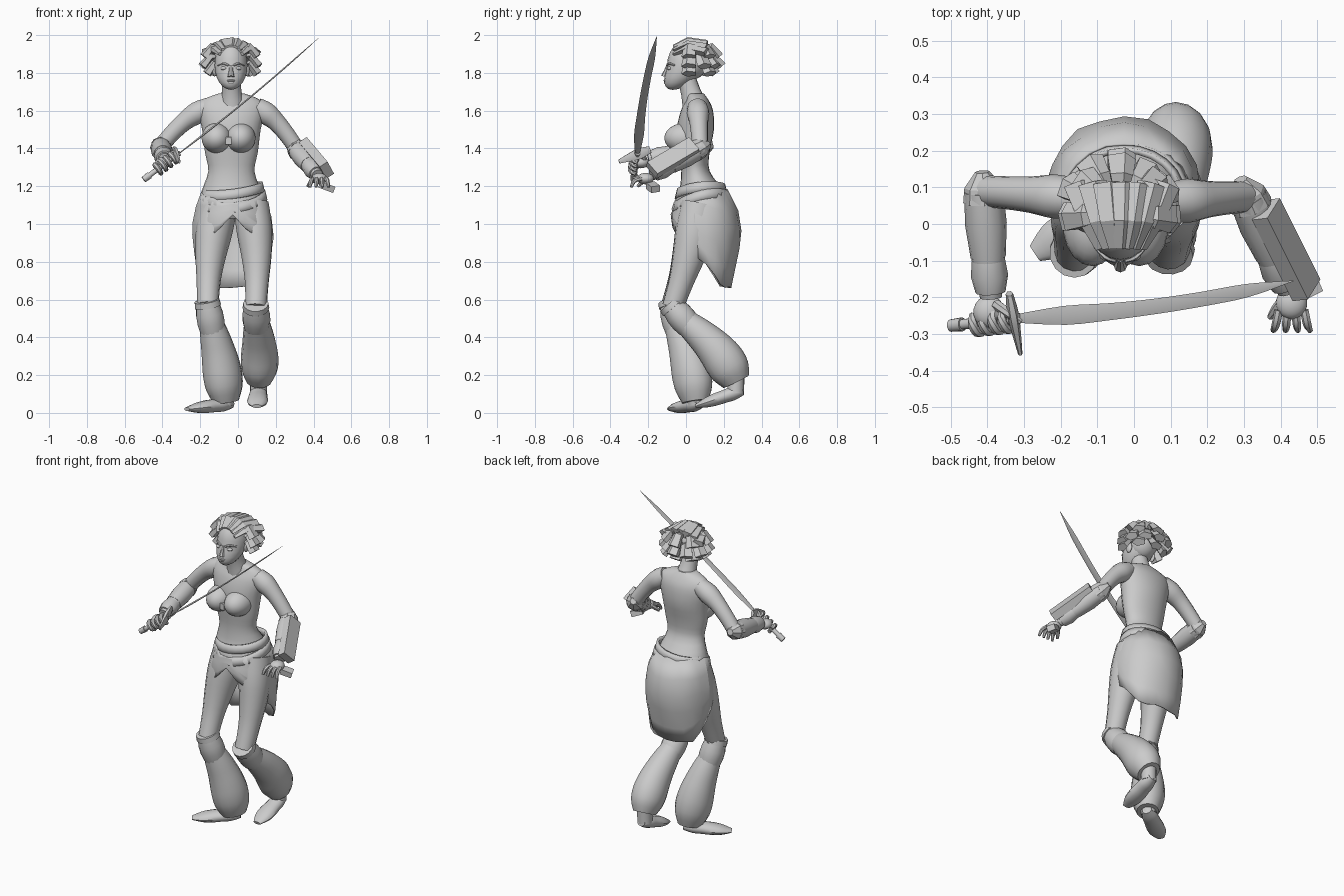
import bpy, bmesh, math, random
from mathutils import Vector, Matrix

random.seed(4)
cube = bpy.data.objects.get("Cube")
if cube:
    bpy.data.objects.remove(cube, do_unlink=True)

grey = bpy.data.materials.new("plain_grey")
grey.use_nodes = True
grey.diffuse_color = (.6, .6, .6, 1)
grey.node_tree.nodes["Principled BSDF"].inputs["Base Color"].default_value = grey.diffuse_color


def V(x, y, z):
    return Vector((x, y, z))


X, Y, Z = Matrix.Identity(3)


def finish(name, bm, angle=40):
    """Turn a bmesh into a named, shaded object."""
    bmesh.ops.recalc_face_normals(bm, faces=bm.faces)
    mesh = bpy.data.meshes.new(name)
    bm.to_mesh(mesh)
    bm.free()
    mesh.materials.append(grey)
    if angle:
        mesh.shade_smooth()
        mesh.set_sharp_from_angle(angle=math.radians(angle))
    obj = bpy.data.objects.new(name, mesh)
    bpy.context.collection.objects.link(obj)
    return obj


def spline(points, steps):
    """Smooth curve through vectors of any length."""
    out = []
    for i, (p, q) in enumerate(zip(points, points[1:])):
        before, after = points[max(i - 1, 0)], points[min(i + 2, len(points) - 1)]
        for k in range(steps):
            t = k / steps
            start, end = (q - before) / 2, (after - p) / 2
            ease = t * t * (3 - 2 * t)
            out.append(p.lerp(q, ease) + start * t * (1 - t) ** 2 - end * t * t * (1 - t))
    return out + [points[-1]]


def skin(name, rings, sides, angle, closed=True):
    """Join rings of points with quads and cap both ends."""
    bm = bmesh.new()
    loops = [[bm.verts.new(p) for p in ring] for ring in rings]
    for low, high in zip(loops, loops[1:]):
        for k in range(sides):
            n = (k + 1) % sides
            bm.faces.new((low[k], low[n], high[n], high[k]))
    if closed:
        bm.faces.new(loops[0])
        bm.faces.new(loops[-1])
    return finish(name, bm, angle)


def tube(name, path, radii, squash=(1, 1), sides=14, steps=3, angle=40):
    """Tube along a path; squash is the depth to width ratio at each end."""
    last = len(path) - 1
    data = spline([Vector((*p, r, squash[0] + (squash[1] - squash[0]) * i / last))
                   for i, (p, r) in enumerate(zip(path, radii))], steps)
    ref = (path[-1] - path[0]).cross(Z)
    rings = []
    for i, p in enumerate(data):
        along = (data[min(i + 1, len(data) - 1)].xyz - data[max(i - 1, 0)].xyz).normalized()
        u = (ref - along * ref.dot(along)).normalized()
        v = along.cross(u) * p[4]
        turns = [math.tau * k / sides for k in range(sides)]
        rings.append([p.xyz + (u * math.cos(t) + v * math.sin(t)) * p[3] for t in turns])
    return skin(name, rings, sides, angle)


def limb(name, a, b, radii, bow=V(0, 0, 0), **options):
    """Tube from joint to joint, bowed in the middle, radii evenly spaced."""
    spots = [i / (len(radii) - 1) for i in range(len(radii))]
    return tube(name, [a.lerp(b, t) + bow * math.sin(math.pi * t) for t in spots], radii, **options)


def cuff(name, a, b, begin, end, radii, **options):
    """Hard-edged band over part of a limb."""
    return limb(name, a.lerp(b, begin), a.lerp(b, end), radii, steps=1, **options)


def ball(name, centre, size, shape=None):
    bm = bmesh.new()
    bmesh.ops.create_uvsphere(bm, u_segments=18, v_segments=12, radius=1)
    for v in bm.verts:
        p = Vector(a * b for a, b in zip(v.co, size))
        v.co = centre + (shape(p, v.co.z) if shape else p)
    return finish(name, bm)


def block(name, centre, along, across, size):
    """Box whose long axis follows along and whose width follows across."""
    a = along.normalized()
    w = (across - a * across.dot(a)).normalized()
    turn = Matrix((a, w, a.cross(w))).transposed().to_4x4()
    bm = bmesh.new()
    bmesh.ops.create_cube(bm, size=1, matrix=Matrix.Translation(centre) @ turn @ Matrix.Diagonal((*size, 1)))
    return finish(name, bm, 0)


# Torso rows: height, depth position, half width, half depth
rows = [Vector(r) for r in ((1.03, .07, .1, .1), (1.1, .08, .165, .145), (1.18, .08, .155, .115),
                            (1.28, .05, .122, .075), (1.38, .045, .14, .08), (1.5, .05, .155, .098),
                            (1.6, .058, .175, .085), (1.655, .06, .155, .06), (1.69, .05, .07, .045))]
turns = [math.tau * k / 24 for k in range(24)]
skin("torso", [[V(r[2] * math.cos(t) - .035, r[1] + r[3] * math.sin(t), r[0]) for t in turns]
               for r in spline(rows, 3)], 24, 40)
limb("neck", V(-.03, .05, 1.62), V(-.037, 0, 1.78), (.07, .053, .05))
for side in (-1, 1):
    ball("bodice_cup", V(side * .064 - .05, -.005, 1.455), (.08, .11, .08))
block("bodice_clasp", V(-.05, -.08, 1.44), Z, X, (.04, .03, .02))

# Head with the jaw pushed forward, and the face
head = V(-.037, 0, 1.84)
ball("head", head, (.088, .1, .13), lambda p, z: p - Y * .07 * max(0, -z) ** 1.3)
limb("nose", head - Y * .095, head - V(0, .115, .06), (.009, .012, .018), sides=8)
ball("upper_lip", head - V(0, .105, .081), (.025, .014, .007))
ball("lower_lip", head - V(0, .103, .091), (.022, .014, .008))
for side in (-1, 1):
    ball("eye", head + V(side * .036, -.085, -.016), (.021, .016, .01))
    limb("brow", head + V(side * .014, -.1, 0), head + V(side * .07, -.06, 0), (.006, .007, .005),
         bow=V(0, -.01, .01), sides=6)
    ball("ear", head + V(side * .087, .015, -.025), (.012, .022, .034))

# Hair: a cap, long locks swept back, and chunky locks around the back
crown = head + V(0, .03, .03)
ball("hair_cap", crown, (.092, .09, .105))


def lock(*points):
    tube("hair_lock", [crown + p for p in points], (.017, .034, .043), squash=(.6, .6), sides=5, steps=1, angle=0)


for i in range(7):
    u = i / 3 - 1
    low = V(0, 0, .04) * u * u
    lock(V(.055 * u, -.095, .07) - low, V(.085 * u, -.02, .1) - low, V(.12 * u, .08, .08) - low)
for count, height, reach in ((5, .06, .155), (7, .01, .16), (5, -.03, .14)):
    for i in range(count):
        t = math.radians(190) * (i / (count - 1) - .5)
        out = V(math.sin(t), math.cos(t), 0) * reach * random.uniform(.88, 1.04)
        lock(out * .3 + Z * height, out * .7 + Z * (height + .01), out + Z * (height - .045))

# Joints of the pose
right = dict(shoulder=V(-.15, .07, 1.62), elbow=V(-.41, .09, 1.41), wrist=V(-.39, -.2, 1.345), palm=V(-.395, -.24, 1.325),
             hip=V(-.1, .08, 1.1), knee=V(-.16, -.075, .57), ankle=V(-.063, .05, .06), heel=V(-.035, .075, .05), toe=V(-.27, -.08, .02))
left = dict(shoulder=V(.095, .06, 1.62), elbow=V(.31, .075, 1.4), wrist=V(.42, -.18, 1.26), palm=V(.43, -.215, 1.24),
            hip=V(.07, .08, 1.1), knee=V(.095, -.07, .56), ankle=V(.11, .265, .165), heel=V(.11, .3, .12), toe=V(.1, .05, .035))

for label, side, j in (("right", -1, right), ("left", 1, left)):
    # Arm and its guards
    elbow, wrist, knee, ankle = j["elbow"], j["wrist"], j["knee"], j["ankle"]
    limb(label + "_arm", j["shoulder"], elbow, (.052, .06, .05, .045, .043), bow=Z * .03)
    limb(label + "_forearm", elbow.lerp(wrist, -.08), wrist, (.035, .048, .046, .03))
    cuff(label + "_bracer", elbow, wrist, 0, .62, (.053, .057, .048))
    cuff(label + "_wrist_band", elbow, wrist, .64, .95, (.045, .051, .041))
    cuff(label + "_elbow_pad", elbow, wrist, -.18, .1, (.02, .052, .058), sides=8, angle=0)
    ball(label + "_palm", j["palm"], (.043, .045, .03))
    # Leg with flared trousers tied at the knee
    limb(label + "_thigh", j["hip"], knee, (.095, .096, .081, .064, .057), bow=V(side * .015, .01, 0), squash=(1.15, 1))
    cuff(label + "_knee_rim", knee, ankle, -.05, .01, (.067, .071))
    cuff(label + "_knee_band", knee, ankle, 0, .27, (.063, .073, .074, .067))
    limb(label + "_trouser", knee.lerp(ankle, .18), ankle, (.064, .077, .087, .096, .1, .092, .065),
         bow=V(.01, .027 + side * .01, 0), squash=(1, 1.15), sides=16)
    # Foot
    limb(label + "_foot", j["heel"], j["toe"], (.028, .046, .05, .055, .05, .025), squash=(.9, .4))
    limb(label + "_ankle", ankle + Z * .03, j["heel"].lerp(j["toe"], .15), (.045, .045))

# Sword held in the right hand
grip, neck = V(-.5, -.277, 1.235), V(-.31, -.257, 1.375)
limb("sword_blade", neck, V(.435, -.155, 1.992), (.013, .026, .023, .021, .02, .018, .001),
     bow=V(0, -.018, -.014), squash=(.2, .2), sides=4, angle=30)
limb("sword_grip", grip, neck, (.014, .014))
cuff("sword_pommel", grip, neck, 0, .17, (.017, .019))
limb("sword_guard", V(-.31, -.355, 1.33), V(-.34, -.19, 1.395), (.006, .012, .016, .01), squash=(2, 2), sides=6)
axis = (neck - grip).normalized()
forward = axis.cross(Z).normalized()
for i in range(4):
    knuckle = grip.lerp(neck, .4 + i * .14)
    curl = [math.pi * (k / 3 - .8) for k in range(5)]
    tube("right_finger", [knuckle + (forward * math.cos(t) - forward.cross(axis) * math.sin(t)) * .028 for t in curl],
         [.013] * 5, sides=7)
limb("right_thumb", right["palm"] + V(.02, .02, .02), neck - Y * .01, (.015, .013, .009), bow=Z * .02, sides=7)

# Open left hand with the forearm plate
for i in range(4):
    spread = X * (i / 1.5 - 1)
    limb("left_finger", left["palm"] + spread * .035 - Y * .02, left["palm"] + spread * .05 - V(0, .075, .045),
         (.012, .012, .008), bow=V(0, -.01, .012), sides=7)
limb("left_thumb", left["palm"] - X * .03, left["palm"] - V(.06, .04, .04), (.014, .013, .008), sides=7)
block("forearm_plate", V(.415, -.07, 1.35), V(.11, -.22, -.13), V(.03, .045, -.055), (.28, .09, .05))
block("hand_weight", V(.47, -.175, 1.195), V(.8, .4, -.3), Y, (.07, .05, .035))


def wrap(name, count, rows, place, thick):
    """Closed cloth band; place(angle, v) gives each point, angle zero at the front."""
    rings = [[place(math.tau * i / count - math.pi, j / rows) for i in range(count)] for j in range(rows + 1)]
    obj = skin(name, rings, count, 25, closed=False)
    obj.modifiers.new("cloth_thickness", "SOLIDIFY").thickness = thick


def skirt(t, v):
    high = 1.18 - .07 * math.cos(t / 2) ** 8
    low = 1.04 - .38 * min(1, abs(t) / 2.3)
    z = high + (low - high) * v + random.uniform(-.01, .01)
    flare = min(1, (1.19 - z) / .15)
    tuck = max(0, .93 - z) * .2
    fold = random.uniform(.98, 1.03)
    return V((.16 + .05 * flare - tuck / 2) * fold * math.sin(t) - .027,
             .085 + .02 * flare - (.13 + .055 * flare - tuck) * fold * math.cos(t), z)


def belt(size, height, sag):
    return lambda t, v: V((size + .012 * v) * math.sin(t) - .028, .08 - (size - .03 + .012 * v) * math.cos(t),
                          height - sag * math.cos(t / 2) ** 4 - .05 * v + .02 * math.sin(t))


# Wrap skirt and sash
wrap("wrap_skirt", 20, 5, skirt, .008)
wrap("upper_sash", 24, 2, belt(.158, 1.21, .025), .015)
wrap("lower_sash", 24, 2, belt(.172, 1.175, .065), .015)
